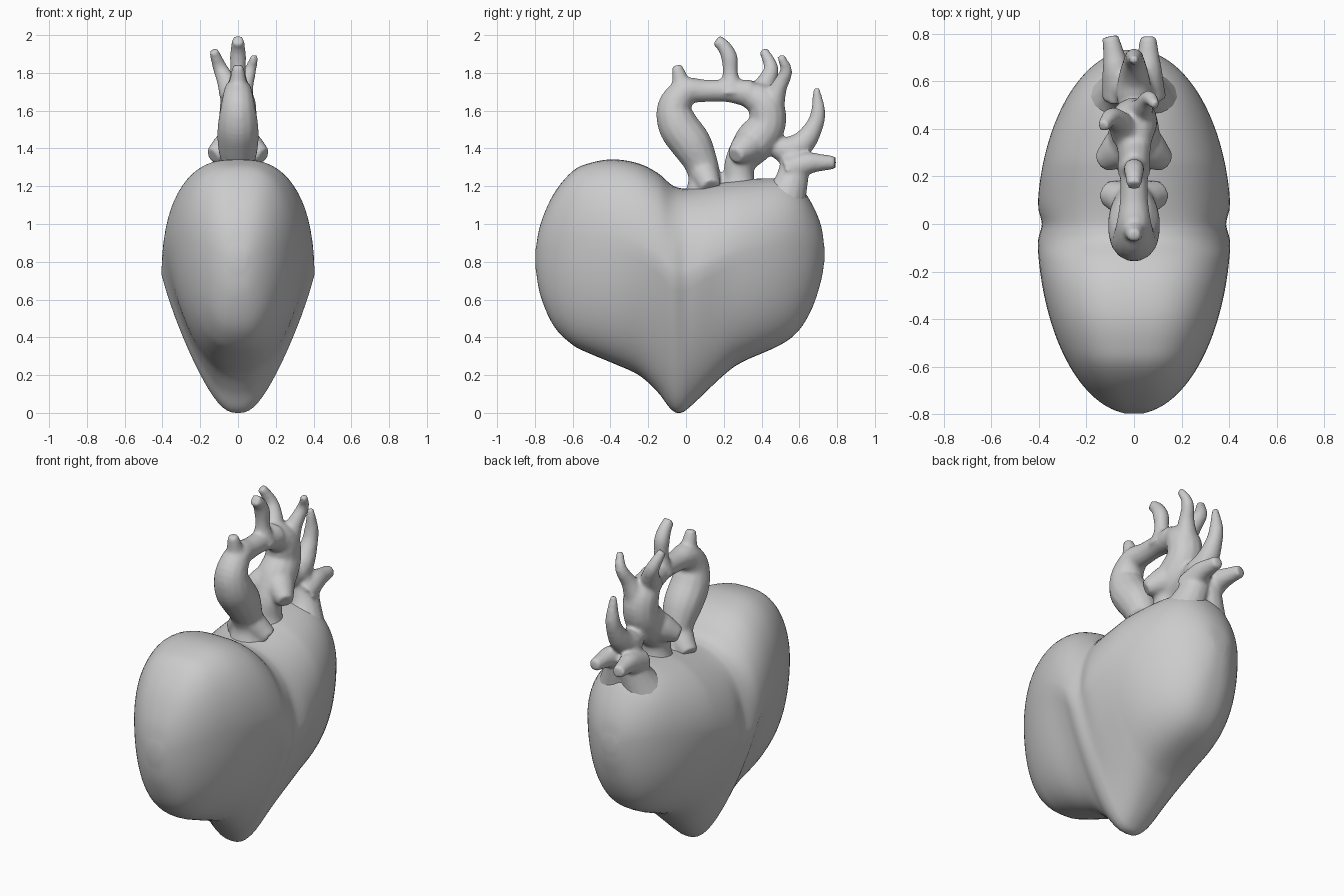
import bpy, bmesh, math
from mathutils import Vector

if "Cube" in bpy.data.objects:
    bpy.data.objects.remove(bpy.data.objects["Cube"])

grey = bpy.data.materials.new("plain grey")
grey.use_nodes = True
colour = (0.6, 0.6, 0.6, 1)
grey.diffuse_color = colour
grey.node_tree.nodes["Principled BSDF"].inputs["Base Color"].default_value = colour


def spline(points, steps=5):
    """Smooth samples through the given points."""
    pts = [Vector(p) for p in points]
    pts = [2 * pts[0] - pts[1]] + pts + [2 * pts[-1] - pts[-2]]
    samples = []
    for a, b, c, d in zip(pts, pts[1:], pts[2:], pts[3:]):
        for k in range(steps):
            t = k / steps
            slope_in, slope_out = (c - a) / 2, (d - b) / 2
            smooth = t * t * (3 - 2 * t)
            samples.append(b.lerp(c, smooth) + slope_in * t * (1 - t) ** 2 - slope_out * t * t * (1 - t))
    return samples + [pts[-2]]


def loft(bm, rings):
    """Skin a list of point rings and close both ends."""
    loops = [[bm.verts.new(p) for p in ring] for ring in rings]
    for a, b in zip(loops, loops[1:]):
        for i in range(len(a)):
            bm.faces.new((a[i - 1], a[i], b[i], b[i - 1]))
    bm.faces.new(loops[0][::-1])
    bm.faces.new(loops[-1])


def finish(bm, name):
    bmesh.ops.recalc_face_normals(bm, faces=bm.faces)
    mesh = bpy.data.meshes.new(name)
    bm.to_mesh(mesh)
    bm.free()
    mesh.materials.append(grey)
    for face in mesh.polygons:
        face.use_smooth = True
    obj = bpy.data.objects.new(name, mesh)
    bpy.context.collection.objects.link(obj)
    return obj


def slice_ring(y, top, bottom, count=64):
    """Egg-shaped slice: boxy above, pinched towards the point below."""
    length = 0.8 if y < 0 else 0.735
    width = 0.408 * math.sqrt(max(1 - (y / length) ** 2, 0.01))
    crease = 0.02 * math.exp(-(y / 0.05) ** 2)
    pinch = 0.48 * math.exp(-((y + 0.03) / 0.27) ** 2)
    crown = 0.82 + 0.1 * math.tanh(y / 0.1)
    middle = bottom + 0.6 * (top - bottom)
    ring = []
    for i in range(count):
        angle = math.tau * i / count
        c, s = math.cos(angle), math.sin(angle)
        if s > 0:
            spread, z = abs(c) ** crown, middle + (top - middle) * s
        else:
            spread, z = abs(c) ** 0.8 * (1 + pinch * s), middle + (middle - bottom) * s
        ring.append((math.copysign(spread * width - crease * c ** 4 * spread, c), y, z))
    return ring


# Heart body: outline as (y, top, bottom)
outline = [(-.797, .86, .77), (-.77, 1, .62), (-.7, 1.16, .46), (-.6, 1.28, .36), (-.5, 1.325, .31),
           (-.38, 1.342, .26), (-.25, 1.32, .2), (-.15, 1.27, .11), (-.08, 1.21, .02), (-.03, 1.19, 0),
           (.03, 1.19, .04), (.2, 1.22, .2), (.3, 1.235, .27), (.5, 1.24, .36), (.6, 1.2, .44),
           (.67, 1.1, .56), (.715, .99, .7), (.732, .88, .8)]
bm = bmesh.new()
loft(bm, [slice_ring(*section) for section in spline(outline)])
finish(bm, "heart_body")


def tube(bm, path, x_start=0, x_end=0, count=14):
    """Round vessel through (y, z, radius) points, drifting sideways in x."""
    samples = spline(path)
    last = len(samples) - 1
    spine = [Vector((x_start + (x_end - x_start) * i / last, p[0], p[1])) for i, p in enumerate(samples)]
    rings = []
    for i, centre in enumerate(spine):
        along = (spine[min(i + 1, last)] - spine[max(i - 1, 0)]).normalized()
        side = (Vector((1, 0, 0)) - along * along.x).normalized()
        up = along.cross(side)
        angles = [math.tau * k / count for k in range(count)]
        rings.append([centre + samples[i][2] * (side * math.cos(a) + up * math.sin(a)) for a in angles])
    loft(bm, rings)


bm = bmesh.new()
# Main arch, rising at the front and coming down behind
tube(bm, [(.1, 1.1, .13), (.1, 1.23, .09), (.08, 1.32, .09), (.03, 1.42, .108), (-.04, 1.52, .108),
          (-.06, 1.62, .092), (0, 1.7, .075), (.1, 1.705, .06), (.22, 1.705, .06), (.34, 1.69, .075)])
tube(bm, [(.3, 1.7, .06), (.41, 1.64, .095), (.43, 1.53, .1), (.36, 1.43, .11), (.29, 1.33, .085),
          (.28, 1.23, .085), (.28, 1.1, .14)])
# Branches off the arch
tube(bm, [(-.02, 1.68, .06), (-.03, 1.76, .045), (-.05, 1.84, .028)])
tube(bm, [(.24, 1.69, .075), (.235, 1.79, .042), (.23, 1.88, .044), (.2, 1.94, .037), (.16, 1.975, .032)])
tube(bm, [(.38, 1.68, .07), (.43, 1.76, .05), (.45, 1.83, .038), (.41, 1.92, .025)], -.03, -.13)
tube(bm, [(.45, 1.62, .075), (.49, 1.72, .045), (.53, 1.81, .033), (.5, 1.89, .02)], .01, .09)
# Vein linking the arch to the rear and turning up
tube(bm, [(.34, 1.4, .08), (.45, 1.415, .055), (.54, 1.39, .075), (.62, 1.43, .065),
          (.68, 1.52, .047), (.7, 1.6, .038), (.69, 1.72, .018)])
for side in (-1, 1):
    # Rear trunk, wide at the body
    tube(bm, [(.5, 1.08, .14), (.55, 1.2, .095), (.57, 1.29, .08), (.56, 1.39, .06)], side * .08, side * .01)
    # Forked rear veins
    tube(bm, [(.53, 1.28, .075), (.64, 1.32, .06), (.72, 1.325, .045), (.79, 1.325, .035)],
         side * .06, side * .08 - .02)
    # Arteries flaring sideways below the arch
    tube(bm, [(.37, 1.44, .095), (.31, 1.4, .08), (.26, 1.36, .045)], 0, side * .135)
    # Flared root of the arch
    tube(bm, [(.08, 1.3, .08), (.11, 1.24, .07), (.13, 1.19, .055)], 0, side * .11)
great_vessels = finish(bm, "great_vessels")

# Fuse the tubes into one skin with soft joints
fuse = great_vessels.modifiers.new("fuse", 'REMESH')
fuse.mode = 'VOXEL'
fuse.voxel_size = 0.011
fuse.use_smooth_shade = True
soft = great_vessels.modifiers.new("soften", 'SMOOTH')
soft.iterations = 6
